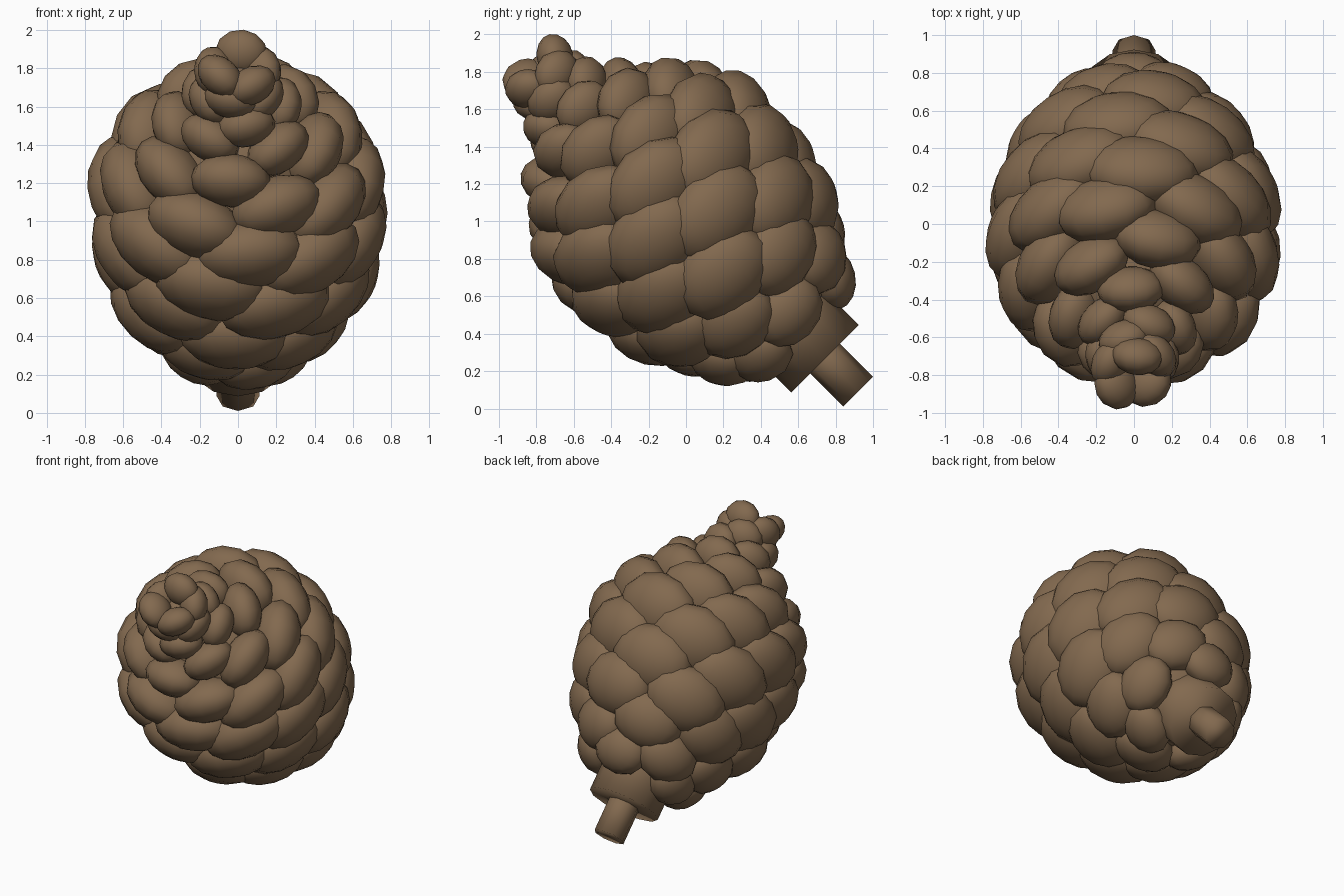
import bpy
import math
from mathutils import Matrix, Vector

cube = bpy.data.objects.get("Cube")
if cube:
    bpy.data.objects.remove(cube)

brown = bpy.data.materials.new("woody brown")
brown.use_nodes = True
color = (0.225, 0.142, 0.078, 1)
brown.diffuse_color = color
brown.node_tree.nodes["Principled BSDF"].inputs["Base Color"].default_value = color

# Cone frame: the axis leans forward at 45 degrees from the stem end
H = math.sqrt(0.5)
START = Vector((0, 0.92, 0.09))
AXIS = Vector((0, -H, H))
SIDE = Vector((1, 0, 0))
UP = Vector((0, H, H))
AXIS_ROT = Matrix((-SIDE, UP, AXIS)).transposed().to_4x4()


def interp(points, x):
    for (x0, y0), (x1, y1) in zip(points, points[1:]):
        if x <= x1:
            return y0 + (y1 - y0) * (x - x0) / (x1 - x0)
    return points[-1][1]


def finish(name):
    ob = bpy.context.object
    ob.name = name
    ob.data.materials.append(brown)
    bpy.ops.object.shade_smooth()
    return ob


def rod(name, t0, t1, radius, sides):
    bpy.ops.mesh.primitive_cylinder_add(vertices=sides, radius=radius, depth=t1 - t0)
    ob = finish(name)
    ob.matrix_world = Matrix.Translation(START + AXIS * (t0 + t1) / 2) @ AXIS_ROT


# Stem, collar and inner core
rod("stem", 0, 0.4, 0.113, 8)
rod("collar", 0.25, 0.75, 0.255, 12)
bpy.ops.mesh.primitive_uv_sphere_add(segments=24, ring_count=16)
core = finish("core")
core.matrix_world = (Matrix.Translation(START + AXIS * 1.25) @ AXIS_ROT
                     @ Matrix.Diagonal((0.56, 0.56, 0.85, 1)))
rod("tip_core", 1.9, 2.4, 0.08, 12)

# Outer radius along the axis, and axial place of each scale counted from the tip
OUTLINE = [(0.3, 0.3), (0.38, 0.37), (0.5, 0.47), (0.66, 0.58), (0.93, 0.73), (1.3, 0.8),
           (1.6, 0.79), (1.84, 0.69), (2.07, 0.49), (2.2, 0.32), (2.32, 0.24), (2.6, 0.21)]
PLACES = [(0, 2.47), (18, 2.08), (33, 1.67), (46, 1.24), (67, 0.5), (72, 0.4)]
GOLDEN = math.radians(137.508)
TILT = math.radians(32)

# Overlapping scales along a golden-angle spiral, each leaning outward toward the tip
bpy.ops.mesh.primitive_uv_sphere_add(segments=12, ring_count=8, radius=1)
first = finish("scale")
for k in range(72):
    ob = first if k == 0 else first.copy()
    if k:
        bpy.context.collection.objects.link(ob)
    ob.name = "scale_%02d" % (k + 1)
    t = interp(PLACES, k)
    radius = interp(OUTLINE, t)
    slope = (interp(OUTLINE, t + 0.08) - interp(OUTLINE, t - 0.08)) / 0.16
    theta = math.radians(219) - k * GOLDEN
    radial = SIDE * math.cos(theta) + UP * math.sin(theta)
    around = AXIS.cross(radial)
    along = AXIS * math.cos(TILT) + radial * math.sin(TILT)
    outward = radial * math.cos(TILT) - AXIS * math.sin(TILT)
    f = radius / 0.8
    size = (0.07 + 0.24 * f, 0.07 + 0.19 * f, 0.06 + 0.13 * f)
    shape = (Matrix((around, along, outward)).transposed()
             @ Matrix.Diagonal(size))
    # the scale touches the outer surface where their normals agree
    normal = (radial - AXIS * slope * 0.8).normalized()
    reach = shape.transposed() @ normal
    touch = shape @ reach.normalized()
    centre = START + AXIS * t + radial * radius - touch
    ob.matrix_world = Matrix.Translation(centre) @ shape.to_4x4()
